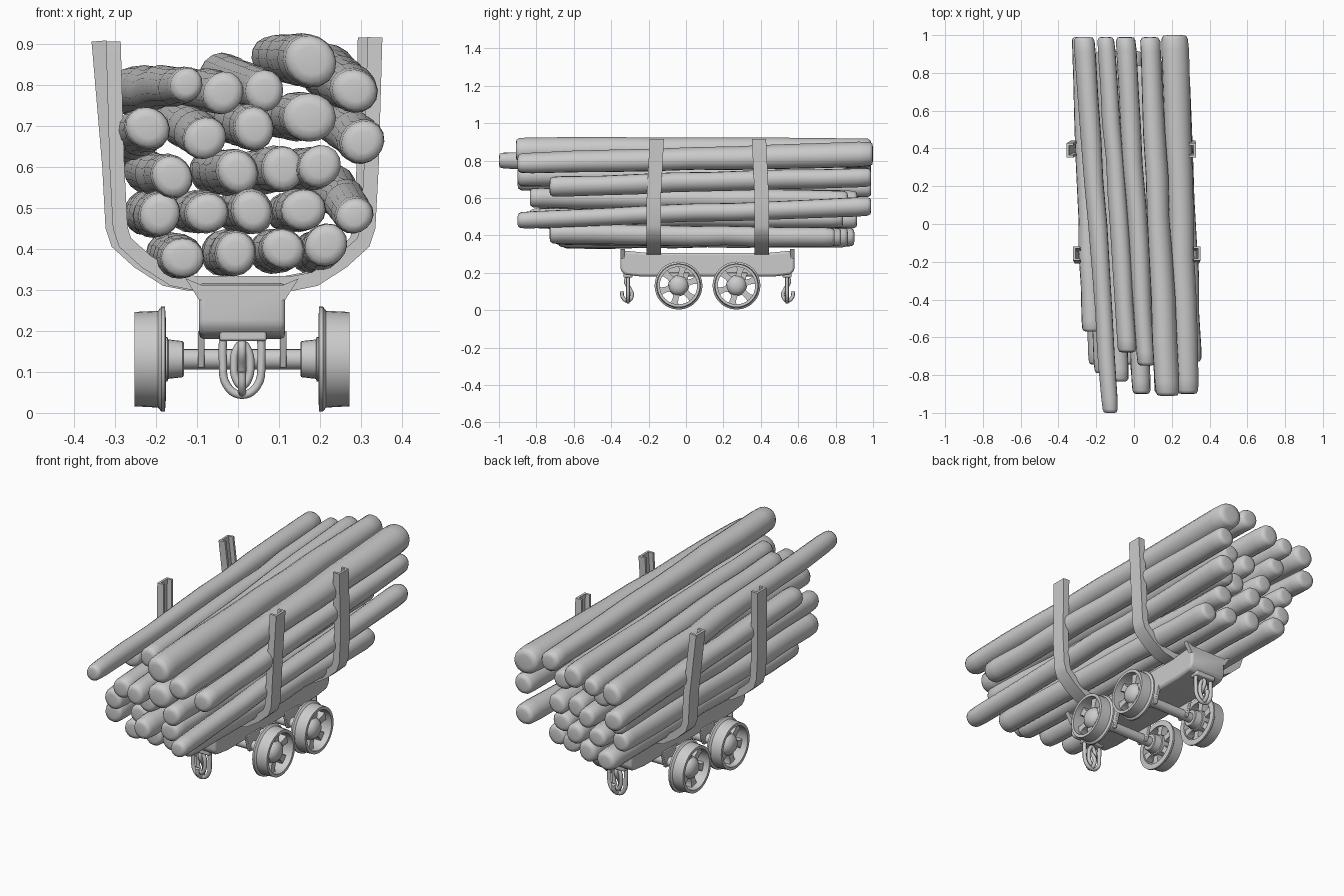
import bpy, bmesh, math, random
from mathutils import Vector

if "Cube" in bpy.data.objects:
    bpy.data.objects.remove(bpy.data.objects["Cube"])

random.seed(4)
TAU = 2 * math.pi
CX = 0.01                      # wagon centre line
AXLES = {"front": -.04, "back": .27}
SIDES = {"left": -1, "right": 1}


def activate(ob):
    bpy.ops.object.select_all(action='DESELECT')
    ob.select_set(True)
    bpy.context.view_layer.objects.active = ob


def finish(name, bm, angle=40, bevel=0):
    bmesh.ops.recalc_face_normals(bm, faces=bm.faces[:])
    me = bpy.data.meshes.new(name)
    bm.to_mesh(me)
    bm.free()
    ob = bpy.data.objects.new(name, me)
    bpy.context.collection.objects.link(ob)
    if bevel:
        m = ob.modifiers.new("bevel", 'BEVEL')
        m.width, m.segments = bevel, 2
    activate(ob)
    bpy.ops.object.shade_smooth_by_angle(angle=math.radians(angle))


def bridge(bm, rings, closed=False):
    """Skin a list of vertex-position rings, capping the ends unless closed."""
    vs = [[bm.verts.new(p) for p in r] for r in rings]
    n = len(vs[0])
    for a, b in list(zip(vs, vs[1:])) + ([(vs[-1], vs[0])] if closed else []):
        for i in range(n):
            j = (i + 1) % n
            bm.faces.new((a[i], a[j], b[j], b[i]))
    if not closed:
        bm.faces.new(vs[0])
        bm.faces.new(vs[-1])


def prism(name, outline, x0, x1, bevel):
    """Extrude a (y, z) outline across the wagon."""
    bm = bmesh.new()
    bridge(bm, [[(x, y, z) for y, z in outline] for x in (x0, x1)])
    finish(name, bm, 40, bevel)


def lathe_x(bm, profile, y, z, closed=False, seg=32):
    """Revolve (x, radius) points around an axle line."""
    bridge(bm, [[(x, y + r * math.cos(TAU * i / seg), z + r * math.sin(TAU * i / seg))
                 for i in range(seg)] for x, r in profile], closed)


def log(name, front, back, r0, r1):
    a, d = Vector(front), Vector(back) - Vector(front)
    ends = [(0, .5), (.002, .8), (.010, .95)]
    stations = ends + [(.04 + .115 * i, 1) for i in range(9)] + [(1 - t, k) for t, k in reversed(ends)]
    phase = random.uniform(0, TAU)
    rings = []
    for t, k in stations:
        bow = .005 * math.sin(math.pi * t)
        c = a + d * t + Vector((random.uniform(-bow, bow), 0, random.uniform(-bow, bow)))
        r = (r0 + (r1 - r0) * t) * k * random.uniform(.97, 1.03)
        ring = []
        for i in range(16):
            u = TAU * i / 16
            rr = r * (1 + .05 * math.sin(2 * u + phase))
            ring.append((c.x + rr * math.cos(u), c.y, c.z + rr * math.sin(u)))
        rings.append(ring)
    bm = bmesh.new()
    bridge(bm, rings)
    finish(name, bm, 60)


# Inner logs, laid in rows: front z, rise along x, drift to the back, front x positions
ROWS = [(.39, .09, .035, (-.135, -.005, .11, .215)),
        (.490, .03, .04, (-.19, -.075, .035, .16)),
        (.587, .07, .07, (-.16, 0, .11, .20)),
        (.685, .20, .075, (-.08, .04, .175))]
for row, (z, rise, drift, xs) in enumerate(ROWS):
    for k, x in enumerate(xs):
        top = row == 3
        if row == 0:
            y0, y1 = -.66 - .023 * k, .90 - .035 * k
        else:
            y0, y1 = (-.9 if top and k else -.70 - .045 * ((k * 3 + row) % 4)), .84 + .025 * ((k + row) % 4)
        log(f"row_{row + 1}_log_{k + 1}", (x, y0, z + rise * x),
            (x - drift, y1, z + (.035 if top else 0)), .064 if top and k == 2 else .053, .052)

# Outer logs: front (x, y, z), back (x, z), front and back radius
OUTER = {"lower_right": (.285, -.90, .48, .23, .555, .046, .052),
         "upper_right": (.305, -.73, .66, .235, .71, .054, .052),
         "upper_left": (-.22, -.57, .695, -.275, .655, .054, .054),
         "top_left": (-.125, -1, .80, -.265, .785, .043, .06),
         "top_second": (-.035, -.68, .78, -.15, .795, .052, .047),
         "top_middle": (.065, -.75, .785, -.045, .82, .05, .058),
         "top_right": (.285, -.90, .785, .215, .835, .056, .072),
         "crown": (.178, -.91, .858, .085, .865, .066, .054)}
for nm, (x0, y0, z0, x1, z1, r0, r1) in OUTER.items():
    log(nm + "_log", (x0, y0, z0), (x1, 1 if nm == "top_right" else .99, z1), r0, r1)


# U-shaped load stakes of channel section, open to the load
HALF = [(.328, .60), (.32, .45), (.305, .405), (.25, .355), (.18, .31), (.12, .298)]
W, T, F = .038, .012, .036
SECTION = [(0, -W), (0, W), (F, W), (F, W - T), (T, W - T), (T, T - W), (F, T - W), (F, -W)]


def stake_frame(name, left, right, shift, y, lean):
    path = [(left, .905, y + lean)] + [(shift - x, z, y) for x, z in HALF]
    path += [(shift + x, z, y) for x, z in reversed(HALF)] + [(right, .915, y + lean)]
    rings = []
    for i, (x, z, yy) in enumerate(path):
        p, q = path[max(i - 1, 0)], path[min(i + 1, len(path) - 1)]
        t = Vector((q[0] - p[0], q[1] - p[1])).normalized()
        rings.append([(x - t.y * n, yy + s, z + t.x * n) for n, s in SECTION])
    bm = bmesh.new()
    bridge(bm, rings)
    finish(name, bm, 35)


stake_frame("front_stake_frame", -.322, .352, .015, -.172, .016)
stake_frame("back_stake_frame", -.357, .328, -.003, .405, -.015)

# Wagon body with raised ends
MID, HL = .115, .465
half = [(HL - .14, .306), (HL - .02, .318), (HL, .305), (HL, .215), (HL - .02, .19), (HL - .11, .18)]
prism("wagon_body", [(MID + d, z) for d, z in half] + [(MID - d, z) for d, z in reversed(half)],
      CX - .105, CX + .105, .012)

# Flared lips at each end of the body
for nm, s in (("front", -1), ("back", 1)):
    y = MID + s * (HL - .012)
    lip = [(.10, .312), (.138, .328), (.105, .275)]
    lip += [(-x, z) for x, z in reversed(lip)]
    bm = bmesh.new()
    bridge(bm, [[(CX + x, y + e, z) for x, z in lip] for e in (-.012, .012)])
    finish(nm + "_end_lip", bm)


# Flanged wheels with tapered spokes and a domed hub
RIM = [(.262, .1), (.262, .115), (.205, .118), (.197, .128), (.188, .128), (.186, .1)]
HUB = [(.142, .04), (.145, .044), (.18, .048), (.182, .054), (.22, .056), (.238, .048), (.252, .032), (.257, .012)]
SPOKE = [(.035, .02), (.07, .015), (.09, .018), (.11, .03)]


def wheel(name, y, s):
    z = .131
    bm = bmesh.new()
    lathe_x(bm, [(CX + s * d, r) for d, r in RIM], y, z, True)
    lathe_x(bm, [(CX + s * d, r) for d, r in HUB], y, z, seg=24)
    for k in range(6):
        c, n = math.cos(TAU * k / 6 + .3), math.sin(TAU * k / 6 + .3)
        bridge(bm, [[(CX + s * d, y + r * c - v * n, z + r * n + v * c)
                     for d, v in ((.195, -w), (.23, -w), (.23, w), (.195, w))] for r, w in SPOKE])
    finish(name, bm, 35)


for nm, y in AXLES.items():
    for side, s in SIDES.items():
        wheel(f"{nm}_{side}_wheel", y, s)
        prism(f"{nm}_{side}_axle_guard", [(y - .06, .2), (y + .06, .2), (y + .03, .11), (y - .03, .11)],
              CX + s * .092, CX + s * .108, .003)
    bm = bmesh.new()
    lathe_x(bm, [(CX - .2, .025), (CX + .2, .025)], y, .131, seg=16)
    finish(nm + "_axle", bm)


# Coupling hardware made of bent round bar
def bar(name, pts, cyclic=False):
    cu = bpy.data.curves.new(name, 'CURVE')
    cu.dimensions = '3D'
    cu.bevel_depth, cu.bevel_resolution, cu.resolution_u = .010, 2, 5
    cu.use_fill_caps = True
    sp = cu.splines.new('BEZIER')
    sp.bezier_points.add(len(pts) - 1)
    for b, p in zip(sp.bezier_points, pts):
        b.co = p
        b.handle_left_type = b.handle_right_type = 'AUTO'
    sp.use_cyclic_u = cyclic
    ob = bpy.data.objects.new(name, cu)
    bpy.context.collection.objects.link(ob)
    activate(ob)
    bpy.ops.object.convert(target='MESH')
    bpy.ops.object.shade_smooth()


LEG = [(.044, .215), (.047, .13), (.036, .065)]
HOOK = [(-.01, .19), (.012, .155), (-.012, .11), (-.022, .08), (0, .05), (.026, .065), (.034, .1)]
for nm, y, s in (("front", -.31, -1), ("back", .54, 1)):
    prism(nm + "_coupling_block", [(y - .025, .175), (y + .025, .175), (y + .025, .22), (y - .025, .22)],
          CX - .055, CX + .06, .006)
    bar(nm + "_shackle", [(CX - d, y, z) for d, z in LEG] + [(CX, y, .044)]
        + [(CX + d, y, z) for d, z in reversed(LEG)])
    bar(nm + "_chain_link", [(CX + .02 * math.cos(TAU * i / 8), y, .117 + .05 * math.sin(TAU * i / 8))
                             for i in range(8)], True)
    bar(nm + "_hook", [(CX, y + s * d, z) for d, z in HOOK])
